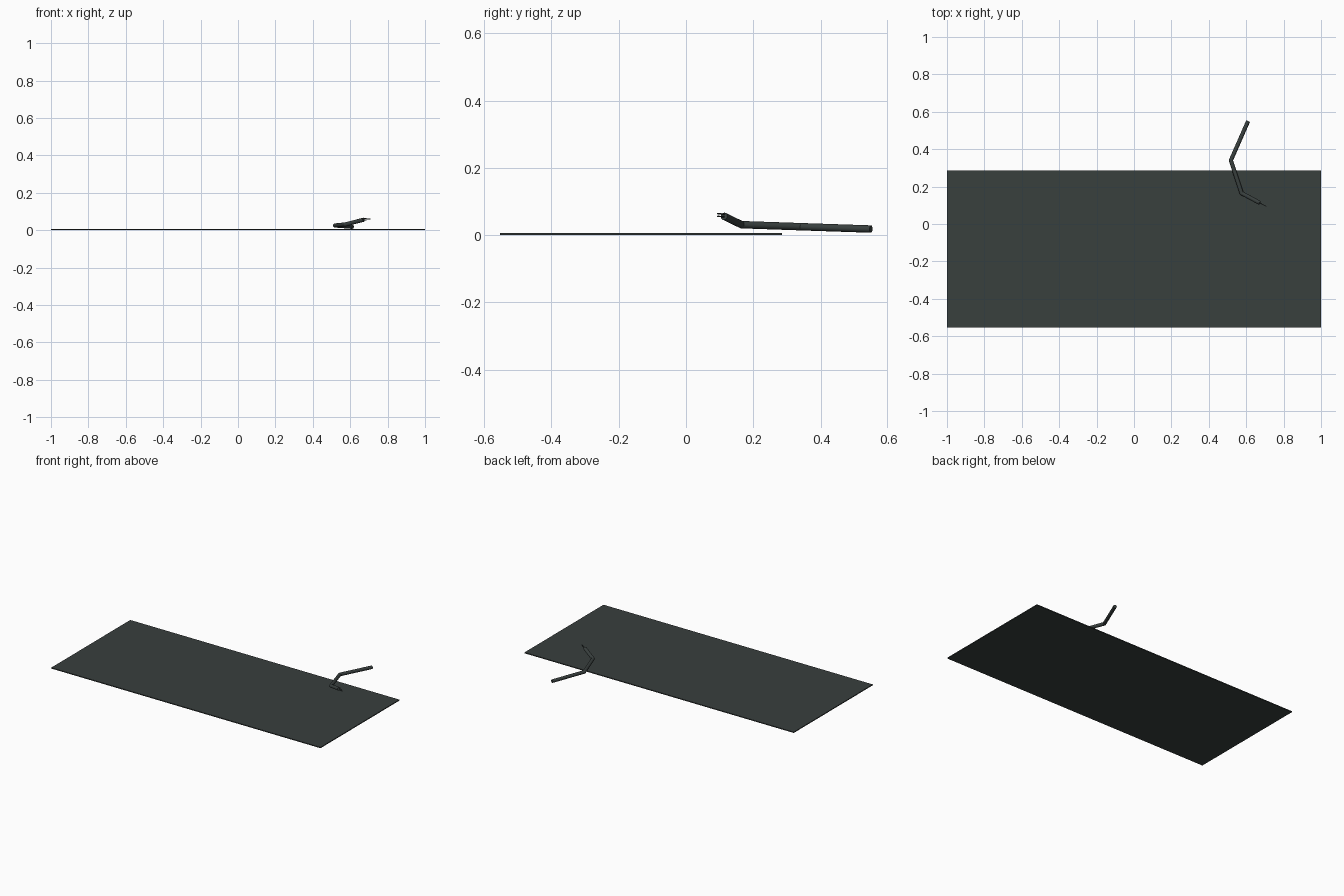
import bpy
from mathutils import Vector

cube = bpy.data.objects.get("Cube")
if cube:
    bpy.data.objects.remove(cube, do_unlink=True)


def material(name, rgb):
    mat = bpy.data.materials.new(name)
    mat.use_nodes = True
    mat.diffuse_color = (*rgb, 1)
    mat.node_tree.nodes["Principled BSDF"].inputs["Base Color"].default_value = (*rgb, 1)
    return mat


charcoal = material("charcoal", (0.04, 0.05, 0.048))


def finish(name, smooth=True):
    ob = bpy.context.object
    ob.name = name
    ob.data.materials.append(charcoal)
    if smooth:
        bpy.ops.object.shade_smooth_by_angle()
    return ob


def rod(name, start, end, radius, sides=16):
    a, b = Vector(start), Vector(end)
    bpy.ops.mesh.primitive_cylinder_add(
        vertices=sides, radius=radius, depth=(b - a).length, location=(a + b) / 2,
        rotation=(b - a).to_track_quat("Z", "Y").to_euler())
    return finish(name)


def ball(name, centre, radius):
    bpy.ops.mesh.primitive_uv_sphere_add(segments=16, ring_count=10, radius=radius, location=centre)
    return finish(name)


# Thin table plate
bpy.ops.mesh.primitive_cube_add(size=1, location=(0, -0.134, 0.003))
bpy.context.object.scale = (2, 0.838, 0.006)
finish("table_plate", smooth=False)

# Jointed arm reaching over the plate edge
base, elbow = (0.61, 0.55, 0.018), (0.518, 0.34, 0.025)
wrist, palm = (0.575, 0.165, 0.031), (0.672, 0.113, 0.056)
rod("upper_arm", base, elbow, 0.011)
ball("elbow_joint", elbow, 0.011)
rod("forearm", elbow, wrist, 0.011)
ball("wrist_joint", wrist, 0.011)
rod("hand", wrist, palm, 0.011)

# Gripper fingers
for side, dz in (("upper", 0.005), ("lower", -0.003)):
    rod(side + "_finger", (0.665, 0.117, 0.057 + dz), (0.708, 0.094, 0.059 + dz), 0.002, 8)
